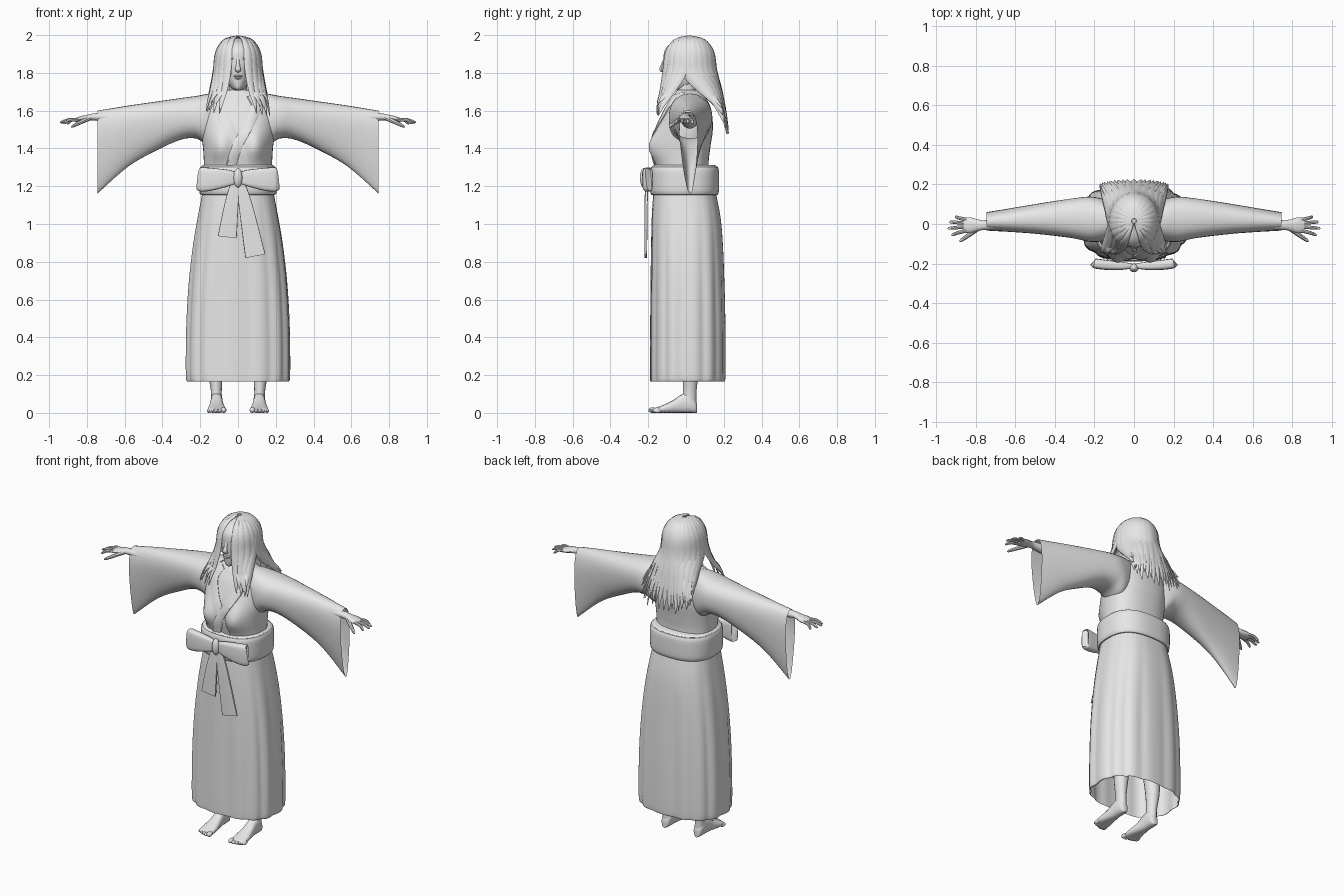
import bpy, bmesh, math, random
from mathutils import Vector, Matrix
from mathutils.bvhtree import BVHTree

random.seed(4)
if "Cube" in bpy.data.objects:
    bpy.data.objects.remove(bpy.data.objects["Cube"])

grey = bpy.data.materials.new("plain_grey")
grey.use_nodes = True
grey.diffuse_color = (0.8, 0.8, 0.8, 1)
grey.node_tree.nodes["Principled BSDF"].inputs["Base Color"].default_value = (0.8, 0.8, 0.8, 1)
parts = []


def finish(name, bm):
    bmesh.ops.recalc_face_normals(bm, faces=bm.faces)
    mesh = bpy.data.meshes.new(name)
    bm.to_mesh(mesh)
    bm.free()
    mesh.materials.append(grey)
    obj = bpy.data.objects.new(name, mesh)
    bpy.context.collection.objects.link(obj)
    parts.append(obj)
    return obj


def spline(keys, steps=5):
    """Smooth curve through tuples of any length."""
    out = []
    for i in range(len(keys) - 1):
        a, b, c, d = (keys[max(0, min(len(keys) - 1, i + k))] for k in (-1, 0, 1, 2))
        for s in range(steps):
            t = s / steps
            out.append([q + t * (r - p) / 2 + t * t * (p - 2.5 * q + 2 * r - w / 2)
                        + t ** 3 * (1.5 * (q - r) + (w - p) / 2)
                        for p, q, r, w in zip(a, b, c, d)])
    return out + [list(keys[-1])]


def loft(name, rings, caps=True):
    bm = bmesh.new()
    rows = [[bm.verts.new(p) for p in r] for r in rings]
    n = len(rows[0])
    for lo, hi in zip(rows, rows[1:]):
        for i in range(n):
            j = (i + 1) % n
            bm.faces.new((lo[i], lo[j], hi[j], hi[i]))
    if caps:
        bm.faces.new(rows[0][::-1])
        bm.faces.new(rows[-1])
    return finish(name, bm)


def circle(n, p=1.0):
    """Unit superellipse; a smaller p is squarer."""
    for i in range(n):
        a = math.tau * i / n
        c, s = math.cos(a), math.sin(a)
        yield a, math.copysign(abs(c) ** p, c), math.copysign(abs(s) ** p, s)


def body(name, keys, n=48, p=0.85, caps=True, tweak=None, steps=5):
    """Stack of horizontal rings from (z, half width, front y, back y)."""
    rings = []
    for z, w, front, back in spline(keys, steps):
        ring = []
        for a, c, s in circle(n, p):
            v = Vector((w * c, s * back if s > 0 else -s * front, z))
            ring.append(tweak(a, v) if tweak else v)
        rings.append(ring)
    return loft(name, rings, caps)


def limb(name, keys, side, n=10, p=1.0, steps=4):
    """Tube along (x, y, z, half width, half thickness), width along side."""
    pts = spline(keys, steps)
    rings = []
    for i, (x, y, z, w, h) in enumerate(pts):
        t = Vector(pts[min(i + 1, len(pts) - 1)][:3]) - Vector(pts[max(i - 1, 0)][:3])
        t.normalize()
        u = Vector(side)
        u = (u - t * u.dot(t)).normalized()
        v = t.cross(u)
        rings.append([Vector((x, y, z)) + u * w * c + v * h * s for _, c, s in circle(n, p)])
    return loft(name, rings)


def ball(name, loc, size, tilt=0):
    bm = bmesh.new()
    m = Matrix.Translation(loc) @ Matrix.Rotation(tilt, 4, "Y") @ Matrix.Diagonal((*size, 1))
    bmesh.ops.create_uvsphere(bm, u_segments=16, v_segments=10, radius=1, matrix=m)
    return finish(name, bm)


# Pleated skirt, open at the hem
def pleat(a, v):
    depth = 0.007 * min(1, (1.2 - v.z) * 1.6)
    k = 1 + depth * (abs(math.sin(7 * a + 0.6)) - 0.5) * 6
    return Vector((v.x * k, v.y * k, v.z))


body("skirt", [(0.165, .262, -.185, .2), (0.2, .272, -.187, .205), (0.45, .27, -.186, .205),
               (0.7, .257, -.185, .2), (0.9, .235, -.183, .193), (1.05, .21, -.18, .18),
               (1.2, .182, -.17, .15)], n=112, p=0.78, caps=False, tweak=pleat)


# Robe body with a full bust
def bust(a, v):
    if v.y < 0:
        v.y -= 0.05 * math.exp(-((abs(v.x) - .095) / .06) ** 2 - ((v.z - 1.41) / .085) ** 2)
    return v


torso = body("robe_body", [(1.15, .18, -.16, .14), (1.3, .18, -.155, .12), (1.4, .185, -.16, .128),
                           (1.5, .195, -.15, .142), (1.6, .185, -.115, .135), (1.66, .15, -.08, .11),
                           (1.695, .09, -.055, .08), (1.71, .055, -.045, .06)], tweak=bust)
skin = BVHTree.FromPolygons([v.co for v in torso.data.vertices],
                            [tuple(f.vertices) for f in torso.data.polygons])


# Crossed collar bands that hug the chest
def collar(name, s, lift):
    path = [Vector((s * x, 0, z)) for x, z in spline(
        [(.07, 1.685), (.095, 1.62), (.06, 1.53), (0, 1.42), (-.04, 1.3)], 6)]
    rings, y = [], -.05
    for i, p in enumerate(path):
        t = path[min(i + 1, len(path) - 1)] - path[max(i - 1, 0)]
        across = Vector((-t.z, 0, t.x)).normalized()
        outer = []
        for k in (-1, -.8, 0, .8, 1):
            q = p + across * k * .026
            hit = skin.ray_cast(Vector((q.x, -1, q.z)), Vector((0, 1, 0)))[0]
            y = hit.y if hit else y
            outer.append(Vector((q.x, y - lift * (1 if abs(k) < 1 else .6), q.z)))
        rings.append(outer + [q + Vector((0, .015, 0)) for q in outer[::-1]])
    loft(name, rings)


collar("collar_left", 1, .01)
collar("collar_right", -1, .005)

# Sash
body("sash", [(1.155, .185, -.17, .155), (1.162, .203, -.188, .172), (1.23, .206, -.19, .175),
              (1.295, .203, -.188, .172), (1.305, .185, -.17, .155)], p=.8, steps=3)
body("sash_top_cord", [(1.295, .18, -.165, .15), (1.305, .194, -.178, .163), (1.313, .18, -.165, .15)],
     p=.8, steps=3)

# Bow and its two hanging tails
ball("bow_knot", (0, -.222, 1.245), (.024, .022, .052))
for s, side in ((1, "left"), (-1, "right")):
    limb("bow_loop_" + side, [(s * .008, -.212, 1.245, .03, .012), (s * .06, -.212, 1.243, .045, .02),
                              (s * .14, -.207, 1.237, .06, .025), (s * .195, -.2, 1.235, .064, .025),
                              (s * .203, -.198, 1.235, .056, .018)], (0, 0, 1), n=20, p=.5)
limb("bow_tail_left", [(.01, -.207, 1.23, .02, .008), (.04, -.211, 1.1, .036, .008),
                       (.092, -.213, .83, .054, .007)], (1, 0, 0), n=16, p=.35)
limb("bow_tail_right", [(-.015, -.207, 1.23, .02, .008), (-.035, -.212, 1.1, .037, .008),
                        (-.057, -.213, .93, .05, .007)], (1, 0, 0), n=16, p=.35)

# Head, neck and face
body("head", [(1.708, .015, -.09, -.05), (1.718, .034, -.108, -.01), (1.75, .055, -.115, .04),
              (1.8, .069, -.118, .09), (1.86, .08, -.12, .115), (1.92, .077, -.112, .115),
              (1.96, .052, -.075, .085), (1.98, .01, -.015, .02)], p=.92)
limb("neck", [(0, .02, 1.6, .065, .06), (0, .005, 1.68, .05, .05), (0, 0, 1.78, .048, .05)], (1, 0, 0), n=20)
limb("nose", [(0, -.114, 1.875, .008, .006), (0, -.126, 1.84, .01, .008),
              (0, -.131, 1.818, .016, .011), (0, -.118, 1.808, .012, .006)], (1, 0, 0))
for z, w in ((1.783, .024), (1.772, .02)):
    ball("lip", (0, -.116, z), (w, .009, .006))
for s, side in ((1, "left"), (-1, "right")):
    ball("eye_" + side, (s * .032, -.106, 1.857), (.015, .008, .007))
    ball("brow_" + side, (s * .033, -.108, 1.876), (.021, .009, .005), s * -.12)
    ball("cheek_" + side, (s * .04, -.092, 1.81), (.022, .014, .025))

# Scalp and hair locks falling from the crown
ball("scalp", (0, .022, 1.865), (.108, .122, .122))


def lock(name, a, s, width, shrink=1.0, drop=0.0):
    sn, cs = math.sin(a) * s, math.cos(a)
    b = (1 - cs) / 2
    ex, ey = .12 * sn * shrink, .015 - .135 * cs * shrink
    tip_x = .118 * sn * (1.1 + .4 * b) + s * .04 * (1 - b) * min(1, math.sin(a) * 2)
    tip_y = -.165 + .02 * math.sin(a) if a < 1.45 else .165 + .06 * b
    tip_z = 1.6 - .14 * b ** 2 + drop + random.uniform(-.025, .025)
    mid = lambda k, p, q: p + (q - p) * k
    limb(name, [
        (.012 * sn, .015 - .012 * cs, 1.993, .006, .004),
        (.6 * ex, mid(.6, .015, ey), 1.972, width * .65, .007),
        (.93 * ex, mid(.93, .015, ey), 1.91, width, .009),
        (1.04 * ex, mid(1.05, .015, ey), 1.81, width * 1.05, .009),
        (mid(.35, 1.07 * ex, tip_x), mid(.45, ey, tip_y), 1.71, width * .85, .008),
        (mid(.75, 1.07 * ex, tip_x), mid(.8, ey, tip_y), mid(.55, 1.71, tip_z), width * .5, .006),
        (tip_x, tip_y, tip_z, .002, .002)], (cs, sn, 0), n=8)


for s, side in ((1, "left"), (-1, "right")):
    for i in range(10):
        a = math.radians(28 + 15.6 * i)
        lock("hair_lock_" + side, a, s, .024 + .0015 * i)
        if i > 0:
            lock("under_lock_" + side, a - .12, s, .026, .92, .03)
lock("hair_lock_back", math.pi, 1, .036)

for s, side in ((1, "left"), (-1, "right")):
    # Wide sleeve, hanging to a point at the open cuff
    rings = []
    for x, top, low, front, back, thin in spline([
            (.06, 1.69, 1.5, -.05, .09, 0), (.15, 1.69, 1.42, -.085, .125, 0),
            (.22, 1.678, 1.452, -.09, .138, 0), (.3, 1.667, 1.447, -.08, .135, .1),
            (.42, 1.65, 1.395, -.07, .122, .25), (.58, 1.627, 1.305, -.06, .098, .45),
            (.745, 1.6, 1.16, -.05, .07, .6)]):
        ring = []
        for _, c, h in circle(32, .85):
            y = (front + back) / 2 + (back - front) / 2 * c * (1 - thin * (1 - h) / 2)
            ring.append((s * x, y + thin * .02 * (1 - h) / 2, (top + low) / 2 + (top - low) / 2 * h))
        rings.append(ring)
    loft("sleeve_" + side, rings, caps=False)

    # Arm, palm and fingers
    limb("hand_" + side, [(s * .45, .02, 1.55, .045, .045), (s * .62, .005, 1.56, .035, .033),
                          (s * .745, -.005, 1.567, .025, .021), (s * .785, -.006, 1.564, .028, .017),
                          (s * .83, -.006, 1.556, .04, .015), (s * .862, -.006, 1.55, .035, .01)],
         (0, 1, 0), n=14)
    for base_y, x, y, z in ((-.033, .922, -.055, 1.532), (-.014, .94, -.022, 1.537),
                            (.005, .932, .01, 1.535), (.022, .905, .036, 1.53)):
        limb("finger_" + side, [(s * .845, base_y, 1.553, .009, .009),
                                (s * (.855 + x) / 2, (base_y + y) / 2, 1.551, .009, .009),
                                (s * (x - .004), y, z + .002, .007, .006), (s * x, y, z, .002, .002)],
             (0, 1, 0), n=8)
    limb("thumb_" + side, [(s * .785, -.02, 1.56, .014, .012), (s * .83, -.052, 1.54, .012, .011),
                           (s * .87, -.08, 1.52, .009, .008), (s * .882, -.088, 1.513, .003, .003)],
         (0, 1, 0), n=8)

    # Leg, foot and toes
    limb("leg_" + side, [(s * .1, .01, .75, .075, .08), (s * .105, .02, .45, .055, .06),
                         (s * .118, .025, .24, .042, .045), (s * .115, .02, .12, .029, .036),
                         (s * .113, .018, .05, .03, .038)], (1, 0, 0), n=16)
    rings = []
    for y, w, top in spline([(.058, .01, .045), (.05, .024, .065), (.02, .031, .105), (-.02, .032, .1),
                             (-.07, .038, .066), (-.125, .047, .04), (-.165, .046, .026), (-.175, .03, .02)], 3):
        rings.append([(s * .113 + w * c, y, top / 2 + top / 2 * h) for _, c, h in circle(16, .8)])
    loft("foot_" + side, rings)
    for i in range(5):
        r = .015 if i == 0 else .0105
        ball("toe_" + side, (s * (.076 + .0195 * i), -.176 + .008 * max(0, i - 1), r),
             (r, .022, r))

# Smooth shading with crisp creases
bpy.ops.object.select_all(action="DESELECT")
for o in parts:
    o.select_set(True)
bpy.context.view_layer.objects.active = parts[0]
bpy.ops.object.shade_smooth_by_angle(angle=math.radians(40))
